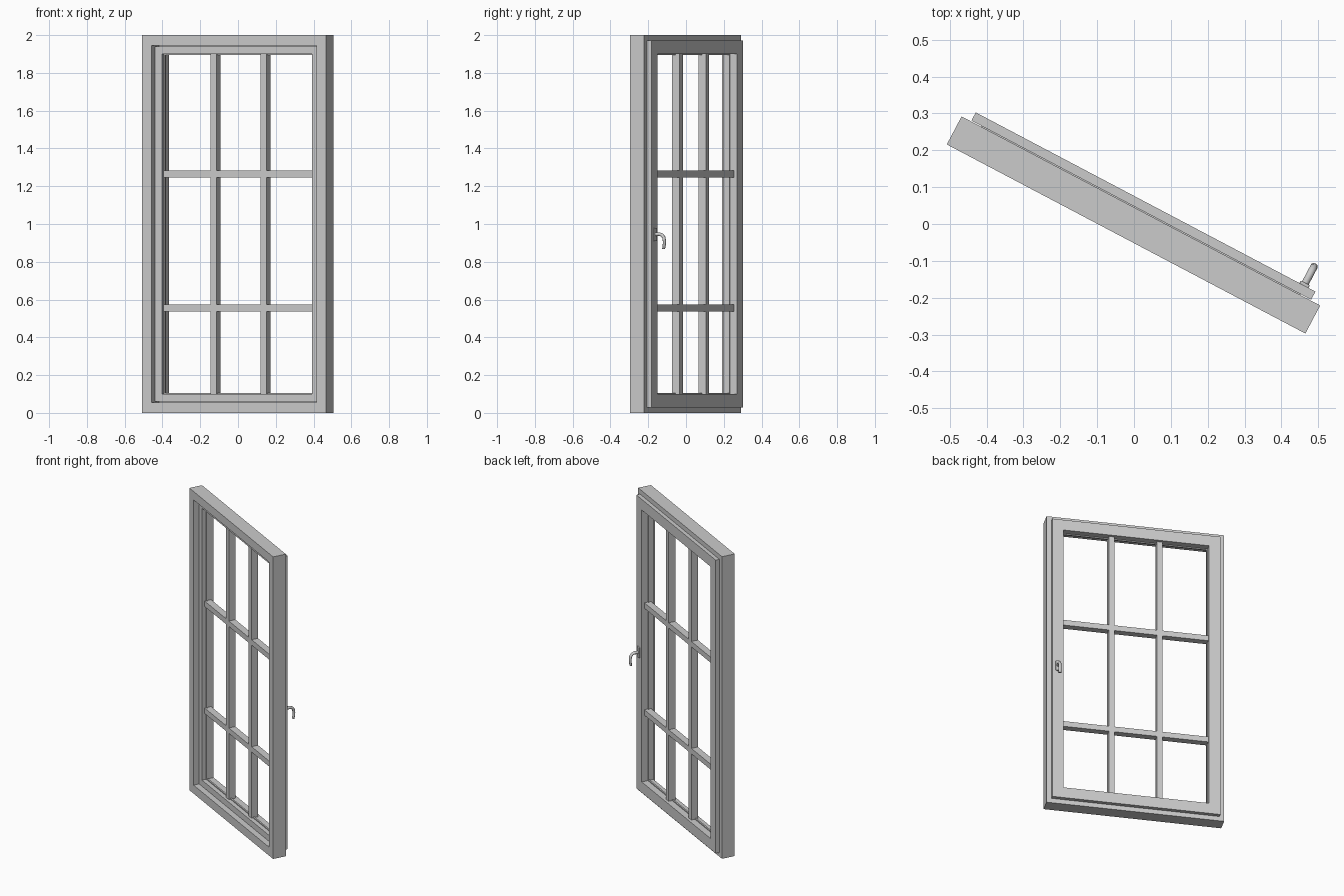
import bpy, bmesh, math
from mathutils import Vector

if "Cube" in bpy.data.objects:
    bpy.data.objects.remove(bpy.data.objects["Cube"], do_unlink=True)

TURN = math.radians(-27.8)
HALF, HEIGHT = 0.55, 2.0

grey = bpy.data.materials.new("light grey paint")
grey.use_nodes = True
grey.diffuse_color = (0.6, 0.6, 0.6, 1)
grey.node_tree.nodes["Principled BSDF"].inputs["Base Color"].default_value = grey.diffuse_color


def finish(name, bm):
    bmesh.ops.recalc_face_normals(bm, faces=bm.faces)
    mesh = bpy.data.meshes.new(name)
    bm.to_mesh(mesh)
    bm.free()
    mesh.materials.append(grey)
    obj = bpy.data.objects.new(name, mesh)
    obj.rotation_euler.z = TURN
    bpy.context.collection.objects.link(obj)
    return obj


def mitred_frame(name, profile):
    """Sweep (inset, depth) points round the window rectangle."""
    bm = bmesh.new()
    loops = []
    for sx, top in ((-1, 0), (1, 0), (1, 1), (-1, 1)):
        loops.append([bm.verts.new((sx * (HALF - i), d, HEIGHT - i if top else i))
                      for i, d in profile])
    n = len(profile)
    for k in range(4):
        a, b = loops[k], loops[(k + 1) % 4]
        for j in range(n):
            m = (j + 1) % n
            bm.faces.new((a[j], b[j], b[m], a[m]))
    return finish(name, bm)


def box(name, low, high, bevel=0):
    bm = bmesh.new()
    bmesh.ops.create_cube(bm, size=1)
    low, high = Vector(low), Vector(high)
    for v in bm.verts:
        v.co = (low + high) / 2 + v.co * (high - low)
    obj = finish(name, bm)
    if bevel:
        mod = obj.modifiers.new("soft edges", "BEVEL")
        mod.width, mod.segments = bevel, 2
    return obj


# Fixed outer frame
mitred_frame("outer_frame", [(0, -0.046), (0.056, -0.046), (0.056, 0.04), (0, 0.04)])

# Sash with overlapping back lip and a glazing groove
mitred_frame("sash", [(0.06, -0.012), (0.1, -0.012), (0.1, 0.016), (0.106, 0.016),
                      (0.106, 0.026), (0.1, 0.026), (0.1, 0.0675), (0.029, 0.0675),
                      (0.029, 0.0425), (0.06, 0.0425)])

# Glazing bars
W = 0.018
for side, x in (("right", -0.149), ("left", 0.149)):
    box(side + "_upright_bar", (x - W, 0.005, 0.1), (x + W, 0.05, 1.9))
for level, z in (("lower", 0.556), ("upper", 1.264)):
    box(level + "_cross_bar", (-0.45, 0.0055, z - W), (0.45, 0.0495, z + W))

# Handle plate
HX = 0.486
box("handle_plate", (HX - 0.014, 0.066, 0.91), (HX + 0.014, 0.076, 0.98), 0.003)

# Curved handle lever: a rounded strip swept along a hooked path
path = [(0.07, 0.945), (0.098, 0.946), (0.114, 0.941), (0.124, 0.928),
        (0.127, 0.908), (0.126, 0.888), (0.122, 0.868)]
bm = bmesh.new()
rings = []
for k, (y, z) in enumerate(path):
    p, q = path[max(k - 1, 0)], path[min(k + 1, len(path) - 1)]
    along = Vector((0, q[0] - p[0], q[1] - p[1])).normalized()
    across = along.cross(Vector((1, 0, 0)))
    thick = 0.010 - 0.0005 * k
    ring = []
    for s in range(12):
        a = math.tau * s / 12
        ring.append(bm.verts.new(Vector((HX, y, z)) + across * thick * math.sin(a)
                                 + Vector((0.010 * math.cos(a), 0, 0))))
    rings.append(ring)
for a, b in zip(rings, rings[1:]):
    for s in range(12):
        t = (s + 1) % 12
        bm.faces.new((a[s], a[t], b[t], b[s]))
bm.faces.new(rings[0])
bm.faces.new(rings[-1])
lever = finish("handle_lever", bm)
bpy.ops.object.select_all(action="DESELECT")
lever.select_set(True)
bpy.context.view_layer.objects.active = lever
bpy.ops.object.shade_smooth_by_angle(angle=math.radians(40))
